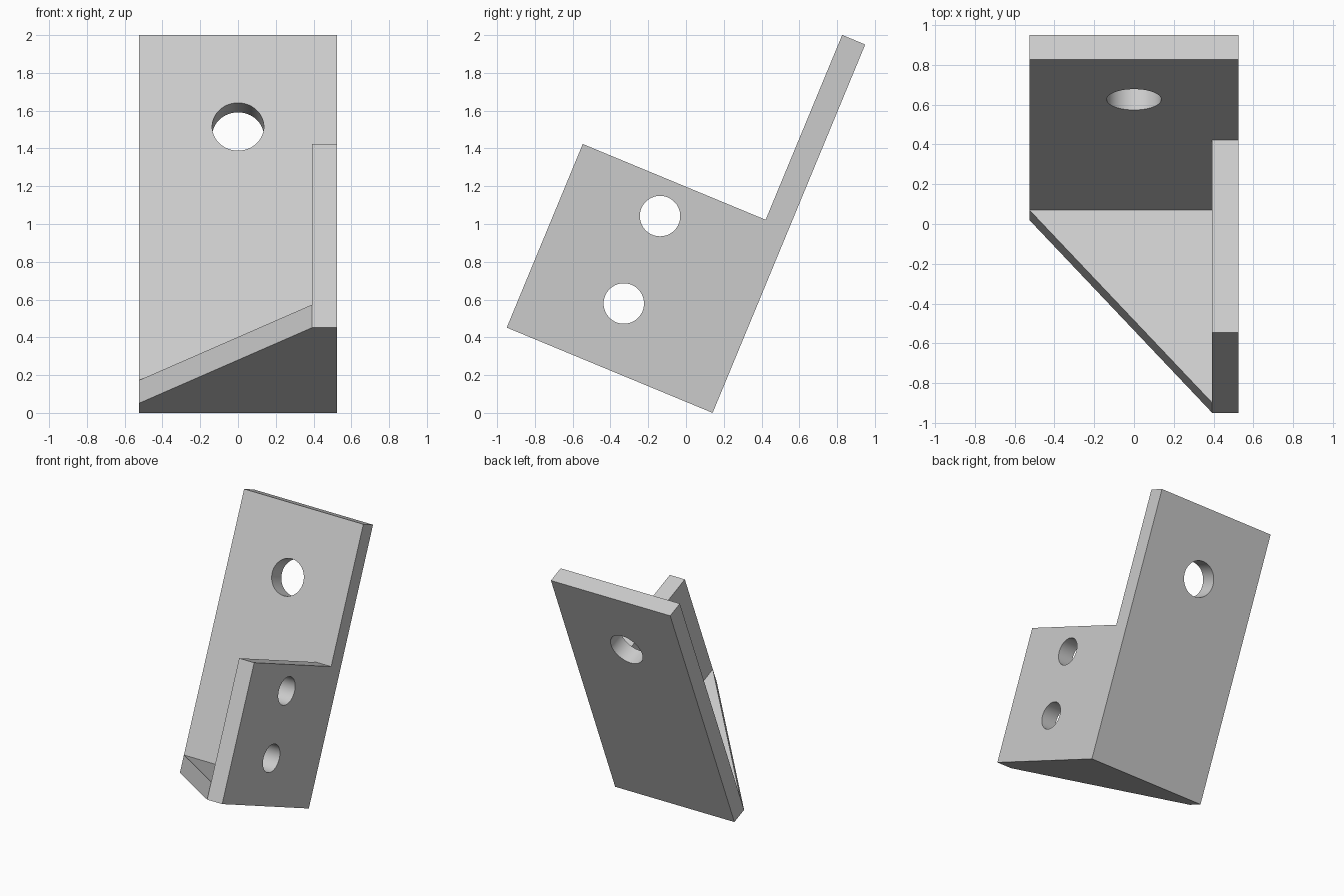
import bpy, bmesh, math
from mathutils import Matrix, Vector

if "Cube" in bpy.data.objects:
    bpy.data.objects.remove(bpy.data.objects["Cube"], do_unlink=True)

W = 0.525      # half width
T = 0.132      # plate thickness
H = 2.111      # back plate height
D = 1.18       # overall depth
SIDE_H = 1.052
TILT = math.radians(-22.5)

grey = bpy.data.materials.new("light_grey")
grey.use_nodes = True
colour = (0.6, 0.6, 0.6, 1)
grey.diffuse_color = colour
grey.node_tree.nodes["Principled BSDF"].inputs["Base Color"].default_value = colour


def prism(name, outline, height):
    """Extrude a floor outline upwards."""
    bm = bmesh.new()
    face = bm.faces.new([bm.verts.new((x, y, 0)) for x, y in outline])
    new = bmesh.ops.extrude_face_region(bm, geom=[face])["geom"]
    bmesh.ops.translate(bm, vec=(0, 0, height),
                        verts=[v for v in new if isinstance(v, bmesh.types.BMVert)])
    bmesh.ops.recalc_face_normals(bm, faces=bm.faces)
    return finish(name, bm)


def drill(name, centre, radius, axis):
    """Cylinder cutter along an axis."""
    bm = bmesh.new()
    turn = Vector((0, 0, 1)).rotation_difference(Vector(axis)).to_matrix().to_4x4()
    bmesh.ops.create_cone(bm, cap_ends=True, segments=64, radius1=radius, radius2=radius,
                          depth=4 * T, matrix=Matrix.Translation(centre) @ turn)
    ob = finish(name, bm)
    ob.hide_render = True
    return ob


def finish(name, bm):
    mesh = bpy.data.meshes.new(name)
    bm.to_mesh(mesh)
    bm.free()
    mesh.materials.append(grey)
    ob = bpy.data.objects.new(name, mesh)
    bpy.context.collection.objects.link(ob)
    return ob


def combine(target, other, operation):
    mod = target.modifiers.new(operation, "BOOLEAN")
    mod.operation, mod.object, mod.solver = operation, other, "EXACT"
    bpy.context.view_layer.objects.active = target
    bpy.ops.object.modifier_apply(modifier=mod.name)
    bpy.data.objects.remove(other, do_unlink=True)


# Back plate, side plate and triangular floor gusset, welded into one bracket
bracket = prism("bracket", [(-W, -T), (W, -T), (W, 0), (-W, 0)], H)
side = prism("side_plate", [(W - T, -D), (W, -D), (W, 0), (W - T, 0)], SIDE_H)
gusset = prism("floor_gusset", [(-W, 0), (-W, -T), (W - T, -D), (W, -D), (W, 0)], T)
combine(bracket, side, "UNION")
combine(bracket, gusset, "UNION")

# Bolt holes
combine(bracket, drill("back_hole", (0, -T / 2, 1.585), 0.137, (0, 1, 0)), "DIFFERENCE")
for z in (0.355, 0.856):
    combine(bracket, drill("side_hole", (W - T / 2, -(T + D) / 2, z), 0.107, (1, 0, 0)), "DIFFERENCE")

# Lean the whole bracket back onto its lower rear edge
bracket.data.transform(Matrix.Translation((0, 0.141, 0)) @ Matrix.Rotation(TILT, 4, "X"))

# Merge coplanar faces and shade
bm = bmesh.new()
bm.from_mesh(bracket.data)
bmesh.ops.remove_doubles(bm, verts=bm.verts, dist=0.0001)
bmesh.ops.dissolve_limit(bm, angle_limit=math.radians(0.5), verts=bm.verts, edges=bm.edges)
bm.to_mesh(bracket.data)
bm.free()
bpy.ops.object.select_all(action="DESELECT")
bracket.select_set(True)
bpy.context.view_layer.objects.active = bracket
bpy.ops.object.shade_smooth_by_angle(angle=math.radians(30))
